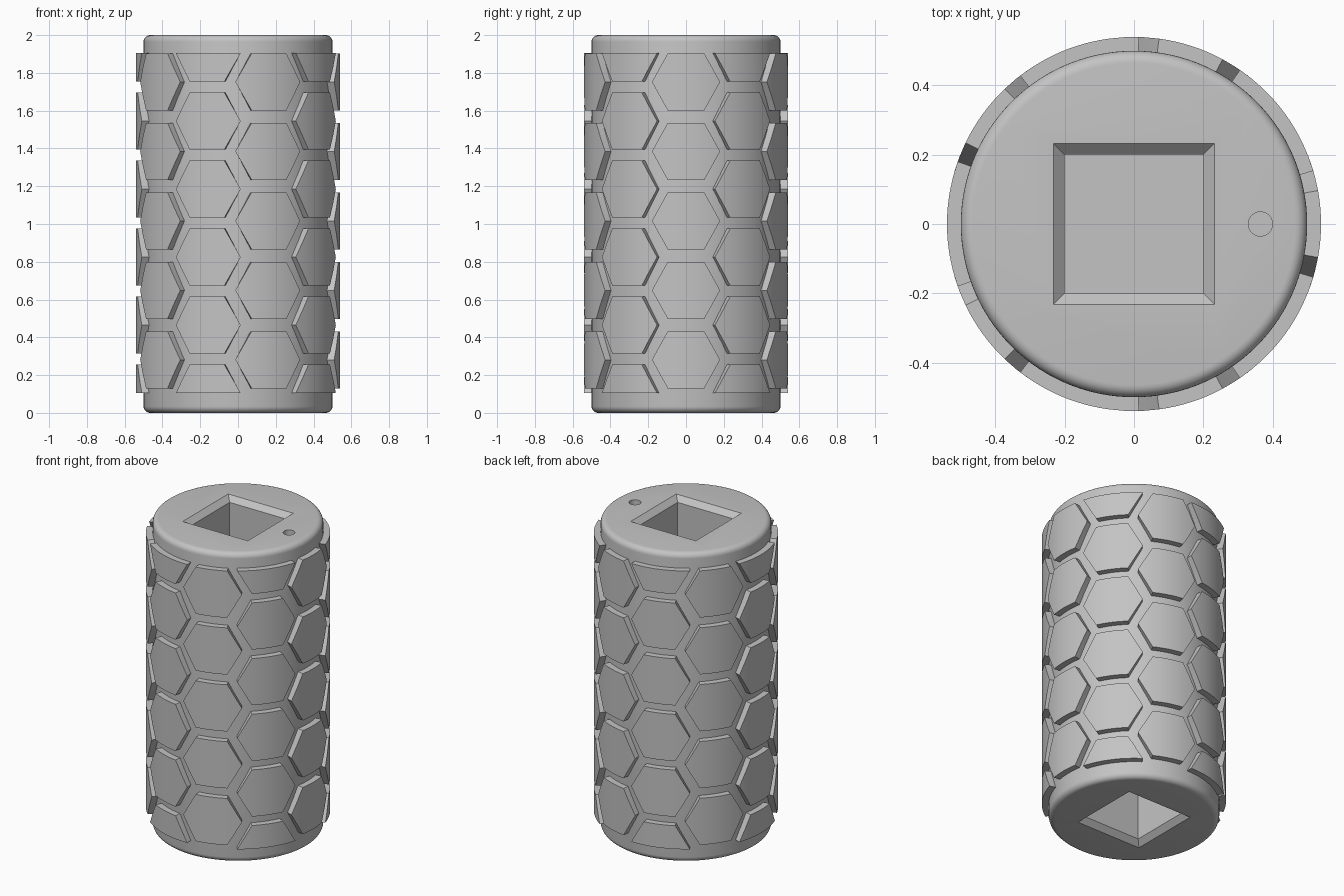
import bpy, bmesh
from math import radians, sin, cos, pi

if "Cube" in bpy.data.objects:
    bpy.data.objects.remove(bpy.data.objects["Cube"], do_unlink=True)

mat = bpy.data.materials.new("plain grey")
mat.use_nodes = True
GREY = (0.55, 0.55, 0.55, 1)
mat.diffuse_color = GREY
mat.node_tree.nodes["Principled BSDF"].inputs["Base Color"].default_value = GREY


def make(name, bm):
    bmesh.ops.recalc_face_normals(bm, faces=bm.faces)
    mesh = bpy.data.meshes.new(name)
    bm.to_mesh(mesh)
    bm.free()
    mesh.materials.append(mat)
    ob = bpy.data.objects.new(name, mesh)
    bpy.context.collection.objects.link(ob)
    return ob


def select(ob):
    bpy.ops.object.select_all(action='DESELECT')
    ob.select_set(True)
    bpy.context.view_layer.objects.active = ob


def loft(name, sections, sides, turn=0.0, x=0.0):
    """Solid through stacked regular polygons given as (radius, z)."""
    bm = bmesh.new()
    rings = [[bm.verts.new((x + r * cos(turn + 2 * pi * i / sides),
                            r * sin(turn + 2 * pi * i / sides), z))
              for i in range(sides)] for r, z in sections]
    for a, b in zip(rings, rings[1:]):
        for i in range(sides):
            j = (i + 1) % sides
            bm.faces.new((a[i], a[j], b[j], b[i]))
    bm.faces.new(rings[0])
    bm.faces.new(rings[-1])
    return make(name, bm)


# Cylinder body with rounded rims
RIM = 0.035
arc = [(0.5 - RIM + RIM * sin(a), RIM - RIM * cos(a))
       for a in (radians(15 * k) for k in range(7))]
body = loft("body", arc + [(r, 2 - z) for r, z in reversed(arc)], 120)

# Chamfered square sockets in both ends and a small round dimple on top
D = 2 ** 0.5
socket = [(0.266, 0.033), (0.233, 0.0), (0.2, -0.033), (0.2, -0.6)]
cutters = [
    loft("top_socket_cutter", [(w * D, 2 + z) for w, z in socket], 4, pi / 4),
    loft("bottom_socket_cutter", [(w * D, -z) for w, z in socket], 4, pi / 4),
    loft("dimple_cutter", [(0.035, 1.95), (0.035, 2.1)], 32, x=0.365),
]
for cutter in cutters:
    cutter.hide_render = True
    select(body)
    mod = body.modifiers.new("cut", 'BOOLEAN')
    mod.operation = 'DIFFERENCE'
    mod.solver = 'EXACT'
    mod.object = cutter
    bpy.ops.object.modifier_apply(modifier=mod.name)
    bpy.data.objects.remove(cutter, do_unlink=True)

# Hexagonal grip plates wrapped round the body
IN, OUT = 0.49, 0.54
LOW, HIGH = 0.105, 1.905
TIP, FLAT, HALF = 19.5, 10.3, 0.151
STEPS = [-TIP, -(TIP + FLAT) / 2] + [FLAT * k / 4 for k in range(-4, 5)] + [(TIP + FLAT) / 2, TIP]


def add_plate(bm, centre, z):
    rows = []
    for step in STEPS:
        h = HALF * min(1, (TIP - abs(step)) / (TIP - FLAT))
        a = radians(centre + step)
        bottom, top = max(z - h, LOW), min(z + h, HIGH)
        rows.append([bm.verts.new((r * cos(a), r * sin(a), v))
                     for r, v in ((IN, bottom), (OUT, bottom), (OUT, top), (IN, top))])
    for a, b in zip(rows, rows[1:]):
        for i in range(4):
            j = (i + 1) % 4
            bm.faces.new((a[i], a[j], b[j], b[i]))
    bm.faces.new(rows[0])
    bm.faces.new(rows[-1])
    bmesh.ops.remove_doubles(bm, verts=bm.verts, dist=1e-5)


bm = bmesh.new()
for column in range(5):
    for k in range(5):
        add_plate(bm, 72 * column, 1.752 - 0.3677 * k)
    for k in range(6):
        add_plate(bm, 72 * column + 36, LOW + 0.36 * k)
plates = make("grip_plates", bm)

for ob in (body, plates):
    select(ob)
    bpy.ops.object.shade_smooth_by_angle(angle=radians(30))
